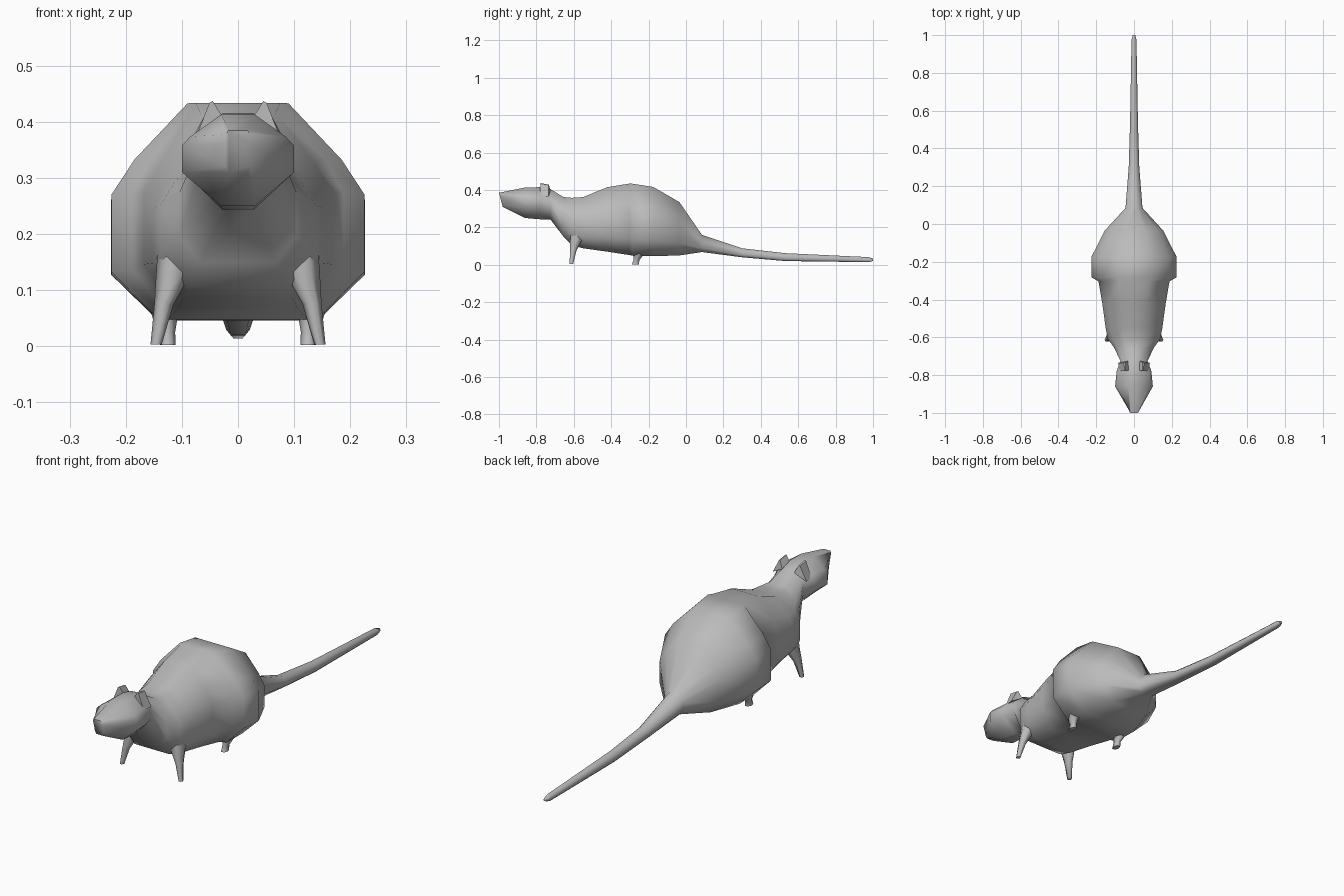
import bpy, bmesh, math
from mathutils import Vector

if "Cube" in bpy.data.objects:
    bpy.data.objects.remove(bpy.data.objects["Cube"])

fur = bpy.data.materials.new("grey_fur")
fur.diffuse_color = (0.5, 0.5, 0.5, 1)
fur.use_nodes = True
fur.node_tree.nodes["Principled BSDF"].inputs["Base Color"].default_value = fur.diffuse_color


def make(name, rings, angle=60):
    """Skin a list of equal-sized point rings and cap both ends."""
    bm = bmesh.new()
    loops = [[bm.verts.new(p) for p in r] for r in rings]
    n = len(loops[0])
    for a, b in zip(loops, loops[1:]):
        for i in range(n):
            j = (i + 1) % n
            bm.faces.new((a[i], a[j], b[j], b[i]))
    bm.faces.new(loops[0])
    bm.faces.new(loops[-1][::-1])
    bmesh.ops.recalc_face_normals(bm, faces=bm.faces)
    me = bpy.data.meshes.new(name)
    bm.to_mesh(me)
    bm.free()
    me.materials.append(fur)
    ob = bpy.data.objects.new(name, me)
    bpy.context.collection.objects.link(ob)
    bpy.ops.object.select_all(action='DESELECT')
    ob.select_set(True)
    bpy.context.view_layer.objects.active = ob
    bpy.ops.object.shade_smooth_by_angle(angle=math.radians(angle))
    return ob


# Half cross-sections: (share of half width, share of height), top to bottom
HEAD = [(.3, 1), (.85, .76), (1, .66), (1, .37), (.3, 0)]
BODY = [(.4, 1), (.82, .74), (1, .58), (1, .22), (.63, 0)]
NOSE = [(.75, 1), (1, .9), (1, .7), (1, .15), (.75, 0)]


def section(shape, y, zb, zt, w, lean=0):
    half = [(x * w, y + lean * (1 - t), zb + t * (zt - zb)) for x, t in shape]
    return half + [(-x, yy, z) for x, yy, z in reversed(half)]


# Head, body and tail in one skin: y, bottom z, top z, half width
head = [(-.86, .25, .413, .1), (-.78, .243, .415, .092), (-.725, .243, .405, .072)]
body = [(-.655, .15, .362, .105), (-.61, .105, .358, .138), (-.55, .088, .362, .15),
        (-.42, .07, .415, .168), (-.303, .052, .434, .188), (-.283, .048, .433, .225),
        (-.175, .046, .416, .226), (-.035, .05, .335, .155), (.085, .068, .16, .045)]
tail = [(.3, .04, .088, .028), (.53, .02, .062, .021), (.975, .014, .041, .013),
        (1, .02, .033, .007)]
make("head_body_tail",
     [section(NOSE, -1, .31, .385, .022, .02)]
     + [section(HEAD, *r) for r in head]
     + [section(BODY, *r) for r in body + tail], 75)


def limb(name, stations, side, sides=6):
    """Tapered limb: stations are (x, y, z, x radius, y radius)."""
    rings = []
    for x, y, z, rx, ry in stations:
        rings.append([(side * (x + rx * math.cos(i * math.tau / sides)),
                       y + ry * math.sin(i * math.tau / sides), z)
                      for i in range(sides)])
    make(name, rings, 75)


for side, tag in ((1, "right"), (-1, "left")):
    limb("front_leg_" + tag, [(.105, -.575, .22, .035, .045), (.115, -.588, .13, .031, .036),
                              (.132, -.603, .075, .017, .02), (.146, -.613, .003, .01, .011)], side)
    limb("hind_leg_" + tag, [(.13, -.23, .11, .04, .05), (.13, -.255, .05, .022, .03),
                             (.125, -.265, .025, .013, .018), (.125, -.27, .002, .014, .022)], side)
    # Ear: a thin folded wedge leaning outward
    base = [(.025, -.775, .405), (.078, -.78, .365), (.084, -.735, .365), (.03, -.725, .395)]
    tip = [(.045, -.777, .437), (.051, -.779, .434), (.052, -.735, .426), (.046, -.733, .428)]
    make("ear_" + tag, [[(side * x, y, z) for x, y, z in r] for r in (base, tip)], 30)
